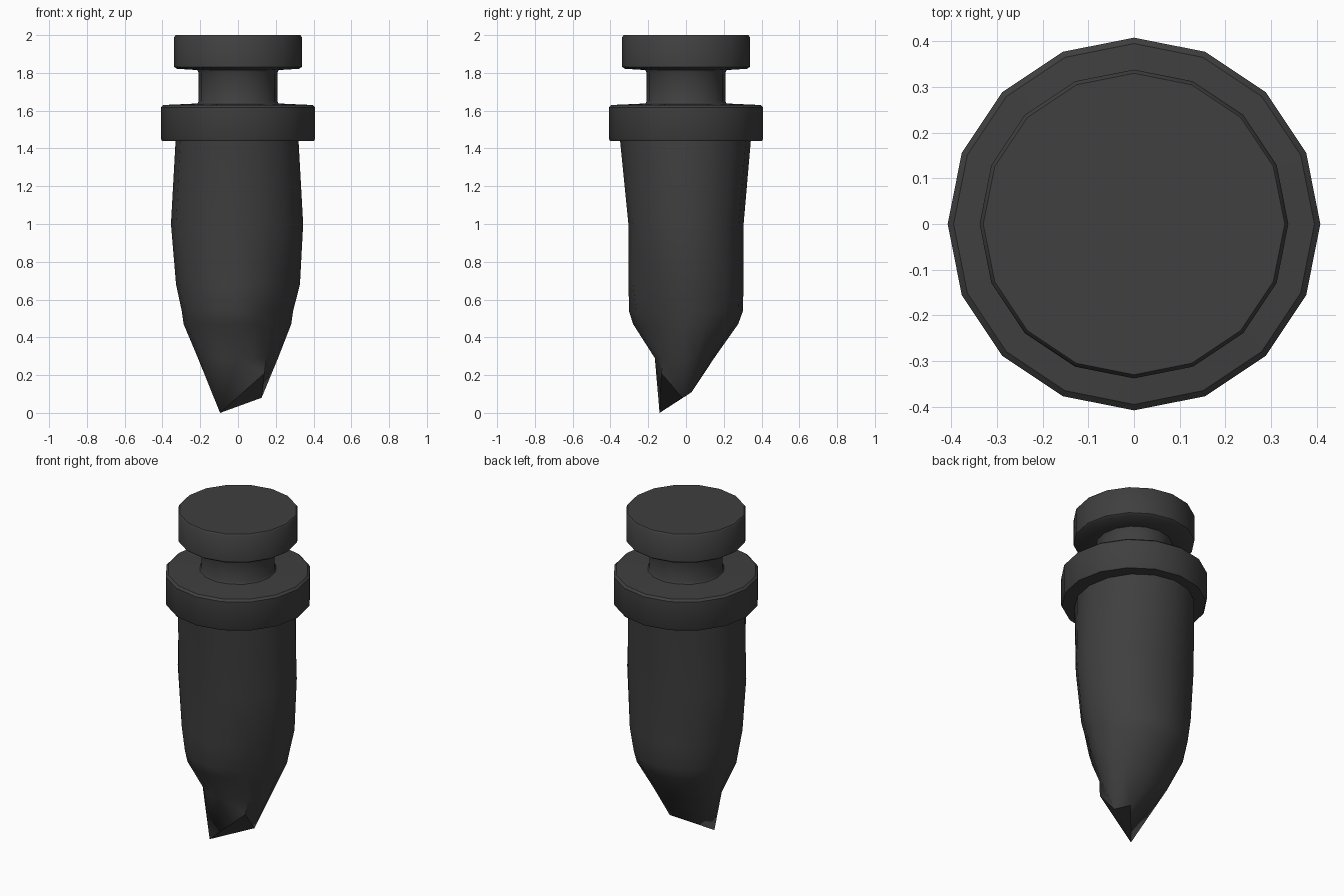
import bpy, bmesh, math
from mathutils import Vector

if "Cube" in bpy.data.objects:
    bpy.data.objects.remove(bpy.data.objects["Cube"])

N = 16
dark = bpy.data.materials.new("dark_grey")
dark.diffuse_color = (0.05, 0.05, 0.05, 1)
dark.use_nodes = True
dark.node_tree.nodes["Principled BSDF"].inputs["Base Color"].default_value = dark.diffuse_color


def ring(rx, ry, z, cx=0, cy=0, dent=None):
    """Sixteen-sided ellipse; dent maps a corner index to a radius factor."""
    pts = []
    for i in range(N):
        a = 2 * math.pi * i / N
        k = (dent or {}).get(i, 1)
        pts.append(Vector((cx + rx * k * math.cos(a), cy + ry * k * math.sin(a), z)))
    return pts


def loft(name, rings, angle):
    """Skin a stack of rings, ordered top to bottom, and cap both ends."""
    bm = bmesh.new()
    rows = [[bm.verts.new(p) for p in r] for r in rings]
    for up, low in zip(rows, rows[1:]):
        for i in range(N):
            j = (i + 1) % N
            bm.faces.new((up[i], low[i], low[j], up[j]))
    bm.faces.new(rows[0])
    bm.faces.new(rows[-1][::-1])
    bmesh.ops.remove_doubles(bm, verts=bm.verts, dist=0.0005)
    bmesh.ops.recalc_face_normals(bm, faces=bm.faces)
    me = bpy.data.meshes.new(name)
    bm.to_mesh(me)
    bm.free()
    ob = bpy.data.objects.new(name, me)
    bpy.context.collection.objects.link(ob)
    me.materials.append(dark)
    bpy.ops.object.select_all(action='DESELECT')
    ob.select_set(True)
    bpy.context.view_layer.objects.active = ob
    bpy.ops.object.shade_smooth_by_angle(angle=math.radians(angle))
    return ob


# Knob, neck and collar turned from one profile
profile = [(0.33, 2.0), (0.338, 1.99), (0.338, 1.832), (0.325, 1.822),
           (0.215, 1.815), (0.208, 1.80), (0.208, 1.65), (0.215, 1.638),
           (0.395, 1.63), (0.408, 1.618), (0.408, 1.45), (0.402, 1.44)]
loft("collar_and_knob", [ring(r, r, z) for r, z in profile], 40)

# Chipped tip: four corners shared out around the last ring
A = Vector((-0.095, -0.14, 0.0))
B = Vector((0.125, -0.02, 0.08))
C = Vector((0.05, 0.03, 0.11))
D = Vector((0.14, -0.13, 0.21))
tip = [B, B, B, C, C, C, A, A, A, A, A, A, A, D, D, B]

# Tapering stake with a flattened front right side
body = [
    ring(0.325, 0.347, 1.45, -0.005, -0.003),
    ring(0.35, 0.305, 1.0, -0.005),
    ring(0.328, 0.304, 0.68, 0.0, 0.0, {14: 0.93, 15: 0.95}),
    ring(0.295, 0.302, 0.54, -0.003, 0.0, {13: 0.95, 14: 0.86, 15: 0.92}),
    ring(0.285, 0.278, 0.47, -0.003, -0.002, {13: 0.94, 14: 0.86, 15: 0.92}),
    ring(0.212, 0.157, 0.29, 0.0, -0.008),
    tip,
]
loft("stake", body, 35)
